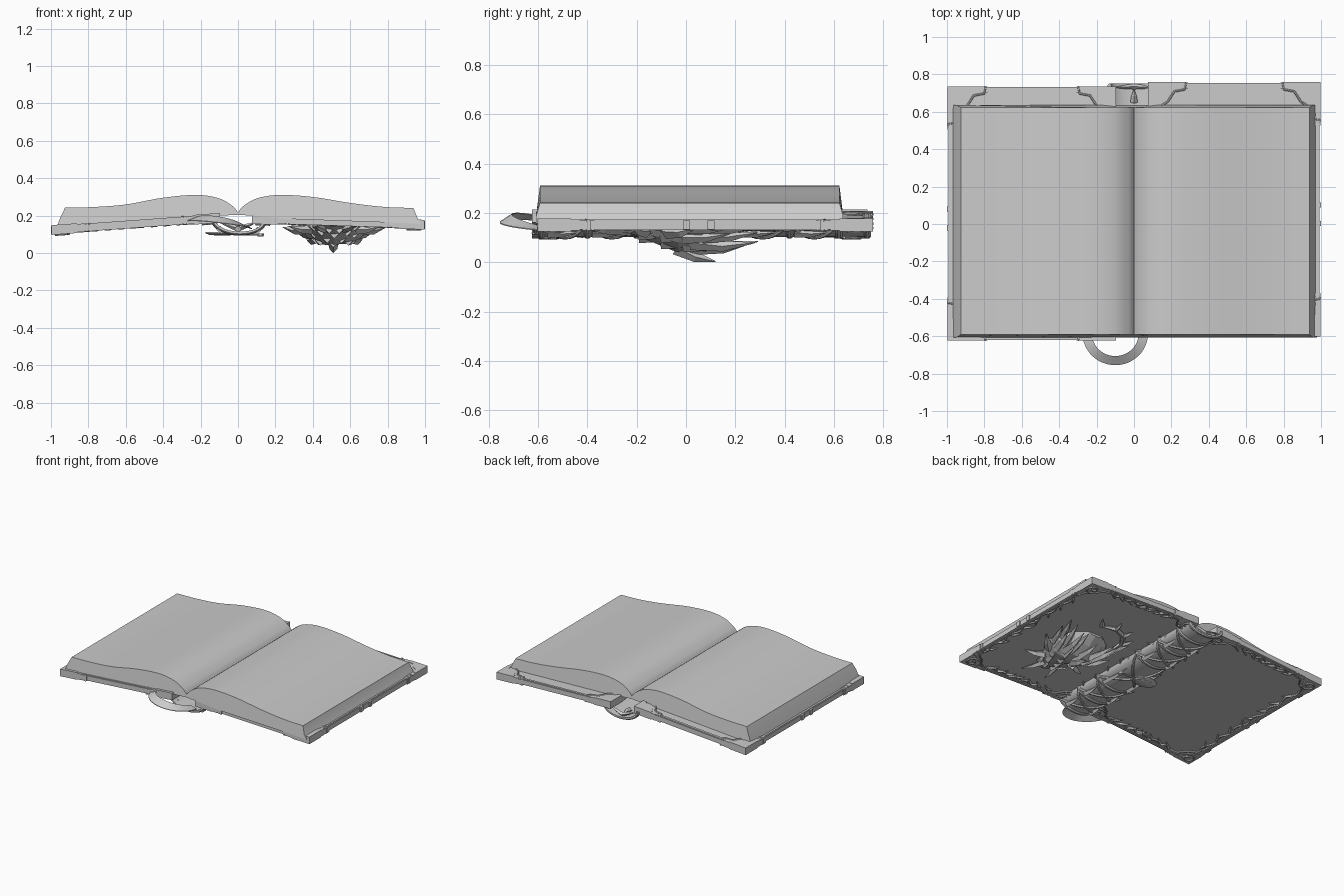
import bpy, bmesh, math, random
from mathutils import Vector

if "Cube" in bpy.data.objects:
    bpy.data.objects.remove(bpy.data.objects["Cube"])
random.seed(4)


def build(name, parts, smooth=None):
    """One object from a list of (vertices, faces) pieces."""
    verts, faces = [], []
    for pv, pf in parts:
        o = len(verts)
        verts += [tuple(v) for v in pv]
        faces += [[i + o for i in f] for f in pf]
    me = bpy.data.meshes.new(name)
    me.from_pydata(verts, [], faces)
    bm = bmesh.new()
    bm.from_mesh(me)
    bmesh.ops.recalc_face_normals(bm, faces=bm.faces)
    bm.to_mesh(me)
    bm.free()
    ob = bpy.data.objects.new(name, me)
    bpy.context.collection.objects.link(ob)
    if smooth:
        bpy.ops.object.select_all(action='DESELECT')
        ob.select_set(True)
        bpy.context.view_layer.objects.active = ob
        bpy.ops.object.shade_smooth_by_angle(angle=math.radians(smooth))
    return ob


def loft(rings):
    n = len(rings[0])
    faces = [[i * n + j, i * n + (j + 1) % n, (i + 1) * n + (j + 1) % n, (i + 1) * n + j]
             for i in range(len(rings) - 1) for j in range(n)]
    faces += [list(range(n))[::-1], [(len(rings) - 1) * n + j for j in range(n)]]
    return [v for r in rings for v in r], faces


def tube(pts, radii, sides=6):
    pts = [Vector(p) for p in pts]
    rings = []
    for i, p in enumerate(pts):
        t = pts[min(i + 1, len(pts) - 1)] - pts[max(i - 1, 0)]
        q = t.to_track_quat('Z', 'Y')
        r = radii[i] if isinstance(radii, (list, tuple)) else radii
        rings.append([p + q @ Vector((r * math.cos(a), r * math.sin(a), 0))
                      for a in [2 * math.pi * k / sides for k in range(sides)]])
    return loft(rings)


def spike(base, tip, r, sag=0.015):
    b, t = Vector(base), Vector(tip)
    m = b.lerp(t, 0.5) - Vector((0, 0, sag))
    return tube([b, m, t], [r, r * 0.7, 0.002], 4)


def prism(pts, place, h0, h1):
    return loft([[place(u, v, h) for u, v in pts] for h in (h0, h1)])


def spline(pts, n=6):
    """Catmull-Rom smoothing of a short 2D profile."""
    p = [Vector(q) for q in pts]
    p = [2 * p[0] - p[1]] + p + [2 * p[-1] - p[-2]]
    out = []
    for i in range(1, len(p) - 2):
        a, b, c, d = p[i - 1:i + 3]
        for k in range(n):
            t = k / n
            out.append(0.5 * (2 * b + (c - a) * t + (2 * a - 5 * b + 4 * c - d) * t * t
                              + (3 * b - a - 3 * c + d) * t ** 3))
    return out + [p[-2]]


# Page blocks: curved top, slanted fore-edge and slightly tapered ends
def pages(name, top, bottom):
    prof = [(p, 0.0) for p in spline(top)] + [(Vector(p), 0.015) for p in bottom]
    rings = [[(p.x, y + s * e, p.y) for p, e in prof] for y, s in ((-0.592, -1), (0.622, 1))]
    build(name, [loft(rings)], 40)


pages("left_pages", [(0, .218), (-.03, .252), (-.1, .292), (-.22, .311), (-.4, .296), (-.6, .26), (-.78, .246), (-.925, .243)],
      [(-.95, .19), (-.972, .134), (-.25, .186), (-.13, .198), (0, .205)])
pages("right_pages", [(0, .218), (.03, .252), (.1, .292), (.22, .311), (.4, .3), (.6, .268), (.78, .247), (.938, .241)],
      [(.958, .19), (.978, .157), (.25, .183), (.13, .196), (0, .205)])


# Covers with rails, stepped corner fittings, edge clips and vine borders
CORNER = [(-.004, -.004), (.2, -.004), (.19, .035), (.135, .045), (.1, .1), (.045, .135), (.035, .19), (-.004, .2)]


def cover(side, s, x0, length, y0, z0, slope):
    W = 1.352

    def place(u, v, h):
        return Vector((s * (x0 + u), y0 + v, z0 + slope * u + h))

    def rect(u0, u1, v0, v1):
        return [(u0, v0), (u1, v0), (u1, v1), (u0, v1)]
    build(side + "_cover_board", [prism(rect(0.005, length - .005, .005, W - .005), place, -.011, .011)])

    # rails along the four edges
    rails = []
    for a, b, h in ((0, .03, .017), (.006, .014, .021)):
        for r in (rect(a, b, a, W - a), rect(length - b, length - a, a, W - a),
                  rect(a, length - a, a, b), rect(a, length - a, W - b, W - a)):
            rails.append(prism(r, place, -h, h))
    build(side + "_cover_rails", rails)

    # corner fittings and clips
    fit, clips, ridges = [], [], []
    for fu in (0, 1):
        for fv in (0, 1):
            def at(a, b):
                return (length - a if fu else a, W - b if fv else b)
            for k, h in ((1, .018), (.84, .022), (.66, .026)):
                fit.append(prism([at(a * k if a > 0 else a, b * k if b > 0 else b) for a, b in CORNER], place, -h, h))
            for hh in (-.019, .018):
                ridges.append(tube([place(*at(a, b), hh) for a, b in CORNER[1:]], .006))
            # curled scroll on the outside of each corner
            curl = []
            for i in range(20):
                t = i / 19
                ang, rad = 0.8 + t * 7.5, .05 * (1 - .8 * t)
                curl.append(place(*at(.055 + rad * math.cos(ang), .055 + rad * math.sin(ang)), -.027))
            ridges.append(tube(curl, .007))
            for d in (.185, .203, .221):
                e = .007 if d == .203 else .004
                if fu:
                    c, f = at(0, d), at(.03, d)
                    clips.append(prism(rect(min(c[0], f[0]), length + e, c[1] - .007, c[1] + .007), place, -.022, .02))
                c = at(d - .02, 0)
                v0, v1 = (W - .03, W + e * .5) if fv else (-e * .5, .03)
                clips.append(prism(rect(c[0] - .007, c[0] + .007, v0, v1), place, -.022, .02))
    for v in (.6, .7):
        clips.append(prism(rect(length - .03, length + .008, v - .014, v + .014), place, -.018, .018))
    build(side + "_cover_corners", fit)
    build(side + "_corner_ridges", ridges, 50)
    build(side + "_edge_clips", clips)

    # wavy vine and leaves on the outer face
    vine = []
    for along, fixed, flip in ((W, 0, 0), (W, length, 0), (length, 0, 1), (length, W, 1)):
        sgn = 1 if fixed == 0 else -1
        path = []
        for i in range(41):
            t = .17 + (along - .34) * i / 40
            w = fixed + sgn * (.04 + .014 * math.sin(i * .94))
            path.append(place(*((t, w) if flip else (w, t)), -.013))
            if i % 5 == 2:
                g = 1 if i < 20 else -1
                tip = (t + g * .055, fixed + sgn * .085)
                base = (t, fixed + sgn * .04)
                pu = [p if flip else p[::-1] for p in (base, tip)]
                vine.append(spike(place(*pu[0], -.012), place(*pu[1], -.012), .012, .004))
        vine.append(tube(path, .008))
    build(side + "_vine_border", vine)


cover("left", -1, .1, .892, -.62, .188, -.072)
cover("right", 1, .08, .912, -.598, .182, -.033)


# Hollow rounded spine with flared top cap
def arc(t, off=0.0):
    a = math.pi * t
    return (.004 - (.137 + off) * math.cos(a), .183 - .012 * t - (.072 + off) * math.sin(a))


def spine_ring(y, o0, o1, n=16):
    pts = [arc(i / n, o1) for i in range(n + 1)] + [arc(i / n, o0) for i in range(n, -1, -1)]
    return [(x, y, z) for x, z in pts]


build("spine", [loft([spine_ring(-.6, -.01, 0), spine_ring(.75, -.01, 0)])], 40)
bands = []
for y in (-.585, -.4, -.2, .2, .42, .62, .735):
    bands.append(loft([spine_ring(y - .014, -.002, .002), spine_ring(y - .006, -.002, .009),
                       spine_ring(y + .006, -.002, .009), spine_ring(y + .014, -.002, .002)]))
build("spine_bands", bands)

# crossed cords and leaves over the spine
cords = []
for y0, y1 in ((-.58, -.4), (-.4, -.2), (-.2, .2), (.2, .42), (.42, .62)):
    for ya, yb in ((y0, y1), (y1, y0)):
        pts = []
        for i in range(13):
            t = .06 + .88 * i / 12
            x, z = arc(t, .004)
            pts.append((x, ya + (yb - ya) * i / 12, z))
        cords.append(tube(pts, .009))
    for t in (.25, .75):
        x, z = arc(t, .004)
        cords.append(spike((x, y0 + .02, z), (x, (y0 + y1) / 2 + .05, z), .02, .005))
build("spine_cords", cords, 50)

# ornament leaves inside the top of the spine
build("spine_cap_ornament", [spike((.0, .65, .128), (.0, .72, .128), .02, -.01)] +
      [spike((0, .735, .13), (s * .1, .73, .165), .015, 0) for s in (-1, 1)])


# Oval medallion and clasp on the middle of the spine
def disc(cx, cy, z0, z1, rx, ry, n=20):
    return loft([[(cx + rx * k * math.cos(2 * math.pi * i / n), cy + ry * k * math.sin(2 * math.pi * i / n), z)
                  for i in range(n)] for z, k in ((z1, 1), ((z0 + z1) / 2, 1), (z0, .8))])


build("spine_medallion", [disc(-.085, .01, .098, .114, .088, .06), disc(-.085, .01, .094, .1, .05, .035)], 40)
build("spine_clasp", [disc(.12, .01, .088, .104, .018, .025, 6), tube([(0, .01, .102), (.12, .01, .098)], .006)])

# Ribbon loop hanging out of the bottom of the spine
outer_loop = []
for i in range(25):
    a = math.pi * (1 + i / 24)
    c, sn = math.cos(a), -math.sin(a)
    zo, zi = .15 - .02 * c + .012 * sn, .165 - .02 * c + .028 * sn
    outer_loop.append([(-.1 + r * c, -.585 - r * sn * .97, z + d)
                       for r, z, d in ((.175, zo, -.002), (.175, zo, .002), (.125, zi, .002), (.125, zi, -.002))])
build("ribbon_loop", [loft(outer_loop)], 40)

# Beast head relief on the outside of the right cover
SECT = [(-.33, .04, .012), (-.25, .09, .035), (-.16, .14, .065), (-.03, .185, .108), (.06, .19, .11), (.15, .14, .06), (.22, .06, .015)]


def skin(y, a, grow=1.0):
    for (ya, wa, da), (yb, wb, db) in zip(SECT, SECT[1:]):
        if ya <= y <= yb:
            t = (y - ya) / (yb - ya)
            w, d = wa + (wb - wa) * t, da + (db - da) * t
            return Vector((.515 + w * grow * math.cos(a), y, max(.008, .155 - d * grow * math.sin(a) ** 1.3)))


rings = []
for k, (y, w, d) in enumerate(SECT):
    rings.append([skin(y, math.pi * i / 8, 1.08 if (i + k) % 2 else .95) for i in range(9)])
build("beast_head", [loft(rings)])

# layered scales and horns swept back from the head
scales = []
for y, n, ln in ((-.27, 4, .1), (-.19, 5, .12), (-.1, 6, .14), (-.01, 7, .17), (.07, 7, .2)):
    for i in range(n):
        a = math.pi * (i + .5) / n
        b = skin(y, a, .93)
        out = Vector((math.cos(a) * .45, 1, -.06 * math.sin(a) + .12))
        tip = b + out * ln * random.uniform(.8, 1.15)
        tip.z = min(max(tip.z, .03), .14)
        scales.append(spike(b, tip, .026, .008))
scales.append(spike((.51, -.04, .06), (.51, .12, .003), .03, .01))
for s in (-1, 1):
    scales += [spike((.515 + s * .1, .02, .08), (.515 + s * .15, .28, .08), .03, .015),
               spike((.515 + s * .15, -.08, .125), (.515 + s * .275, .04, .138), .03, .01),
               spike((.515 + s * .12, -.16, .125), (.515 + s * .24, -.22, .142), .026, .008),
               spike((.515 + s * .05, -.24, .13), (.515 + s * .1, -.42, .142), .022, .006)]
build("beast_scales", scales)

# curved crest of flat spikes behind the head
crest = [(.3, .1, .146), (.31, .24, .146), (.37, .33, .146), (.46, .37, .146), (.56, .34, .146)]
build("beast_crest", [tube(crest, [.01, .018, .02, .018, .006], 5)] +
      [spike(p, (p[0] + dx, p[1] + dy, .14), .018, .006)
       for p, (dx, dy) in zip(crest[1:], ((-.03, .09), (-.01, .09), (.03, .09), (.06, .08)))])
